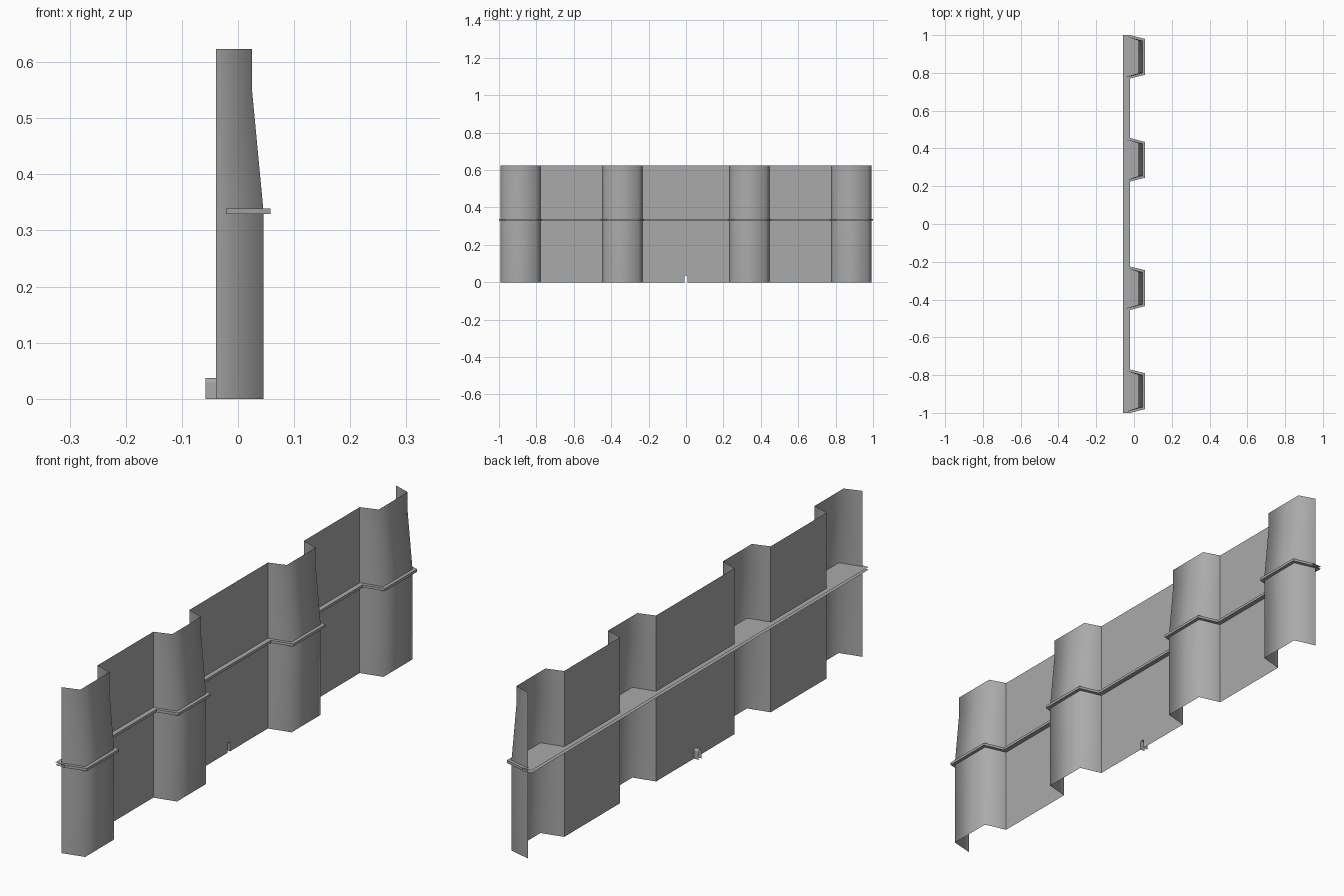
import bpy
import bmesh
import math

cube = bpy.data.objects.get("Cube")
if cube:
    bpy.data.objects.remove(cube, do_unlink=True)

grey = bpy.data.materials.new("wall grey")
colour = (0.40, 0.40, 0.40, 1)
grey.diffuse_color = colour
grey.use_nodes = True
grey.node_tree.nodes["Principled BSDF"].inputs["Base Color"].default_value = colour

# Main dimensions
HEIGHT = 0.623
WALL_X = -0.039      # recessed wall plane
BACK_X = -0.058      # rear edge of the ledge
FRONT_X = 0.045      # pilaster face below the ledge
TOP_X = 0.025        # pilaster face near the top
LEDGE_LOW, LEDGE_HIGH, TAPER_TOP = 0.329, 0.339, 0.55
CENTRES = (-0.885, -0.34, 0.34, 0.885)
BASE_HALF, FACE_HALF = 0.107, 0.086


def make_object(name, bm, smooth=False):
    mesh = bpy.data.meshes.new(name)
    for face in bm.faces:
        face.smooth = smooth
    bm.to_mesh(mesh)
    bm.free()
    mesh.materials.append(grey)
    obj = bpy.data.objects.new(name, mesh)
    bpy.context.collection.objects.link(obj)
    return obj


def loft(bm, rows):
    """Bridge successive rows of points with quads."""
    grid = [[bm.verts.new(p) for p in row] for row in rows]
    for low, high in zip(grid, grid[1:]):
        for i in range(len(low) - 1):
            bm.faces.new((low[i], low[i + 1], high[i + 1], high[i]))


def add_face(bm, points):
    return bm.faces.new([bm.verts.new(p) for p in points])


# Pilasters: open folded sheets with a tapering upper half
levels = ((0, FRONT_X), (LEDGE_HIGH, FRONT_X), (TAPER_TOP, TOP_X), (HEIGHT, TOP_X))
for n, c in enumerate(CENTRES):
    bm = bmesh.new()
    loft(bm, [[(WALL_X, c - BASE_HALF, z), (x, c - FACE_HALF, z),
               (x, c + FACE_HALF, z), (WALL_X, c + BASE_HALF, z)] for z, x in levels])
    make_object(f"pilaster_{n + 1}", bm, smooth=True)

# Arched drain outline, from one foot to the other
HOLE_R, HOLE_TOP = 0.008, 0.037
arch = [(-HOLE_R, 0)]
for k in range(7):
    a = math.pi - math.pi * k / 6
    arch.append((HOLE_R * math.cos(a), HOLE_TOP - HOLE_R + HOLE_R * math.sin(a)))
arch.append((HOLE_R, 0))

# Flat wall panels between pilasters, the middle one cut by the drain
for n in range(3):
    y0, y1 = CENTRES[n] + BASE_HALF, CENTRES[n + 1] - BASE_HALF
    outline = [(y0, 0)] + (arch if n == 1 else []) + [(y1, 0), (y1, HEIGHT), (y0, HEIGHT)]
    bm = bmesh.new()
    add_face(bm, [(WALL_X, y, z) for y, z in outline])
    make_object(f"wall_panel_{n + 1}", bm)

# Drain spout projecting behind the wall
bm = bmesh.new()
loft(bm, [[(x, y, z) for y, z in arch] for x in (BACK_X, WALL_X)])
make_object("drain_spout", bm)

# Ledge: follows the wall outline at the front, straight and open at the back
path = []
for c in CENTRES:
    path += [(-0.021, c - 0.115), (0.058, c - 0.095), (0.058, c + 0.095), (-0.021, c + 0.115)]
bm = bmesh.new()
loft(bm, [[(BACK_X, y, LEDGE_LOW) for x, y in path],
          [(x, y, LEDGE_LOW) for x, y in path],
          [(x, y, LEDGE_HIGH) for x, y in path],
          [(BACK_X, y, LEDGE_HIGH) for x, y in path]])
make_object("ledge", bm)
